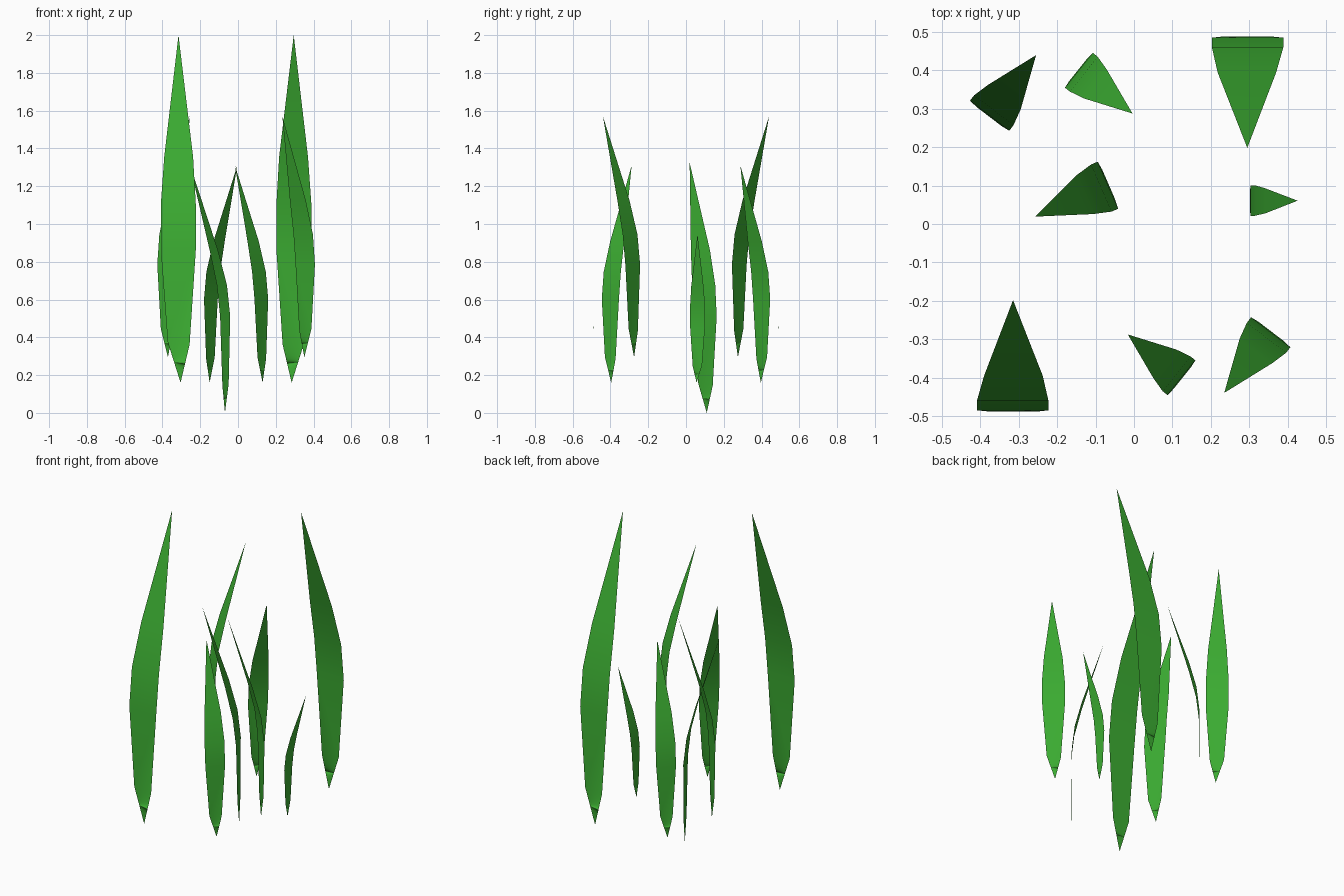
import bpy
from math import sin, cos, radians

if "Cube" in bpy.data.objects:
    bpy.data.objects.remove(bpy.data.objects["Cube"])

# green material
green = bpy.data.materials.new("leaf_green")
green.diffuse_color = (0.045, 0.42, 0.032, 1)
green.use_nodes = True
green.node_tree.nodes["Principled BSDF"].inputs["Base Color"].default_value = green.diffuse_color

# unit blade rows: (left offset, left height, right offset, right height, forward lean)
ROWS = [
    (0.037, 0.117, -0.026, 0.110, 0.000),
    (0.057, 0.385, -0.044, 0.385, 0.002),
    (0.057, 0.510, -0.044, 0.510, 0.016),
    (0.047, 0.650, -0.036, 0.650, 0.051),
]
TIP = (0.158, 0.006, 1.0)


def blade(name, base, height, angle):
    """Flat-section curved blade growing from base, leaning towards angle."""
    pts = [(0, 0, 0)]
    for l, lz, r, rz, lean in ROWS:
        pts += [(lean, l, lz), (lean, r, rz)]
    pts.append(TIP)
    c, s = cos(radians(angle)), sin(radians(angle))
    verts = [(base[0] + height * (c * x - s * y),
              base[1] + height * (s * x + c * y),
              base[2] + height * z) for x, y, z in pts]
    faces = [(0, 1, 2)]
    faces += [(i, i + 2, i + 3, i + 1) for i in range(1, 2 * len(ROWS) - 1, 2)]
    n = 2 * len(ROWS)
    faces.append((n - 1, n + 1, n))
    me = bpy.data.meshes.new(name)
    me.from_pydata(verts, [], [f[::-1] if len(f) == 3 and f[0] == 0 else f for f in faces])
    me.polygons.foreach_set("use_smooth", [True] * len(me.polygons))
    me.materials.append(green)
    ob = bpy.data.objects.new(name, me)
    bpy.context.collection.objects.link(ob)


# outer blades come in pairs, turned half a revolution about x = -0.01
PAIRS = [
    ("tall_blade", (-0.304, -0.489, 0.16), 1.84, 90),
    ("medium_blade", (0.351, -0.275, 0.295), 1.275, -127.3),
    ("short_blade", (0.130, -0.396, 0.16), 1.15, 141.3),
]
for name, (x, y, z), h, a in PAIRS:
    blade(name + "_front", (x, y, z), h, a)
    blade(name + "_back", (-0.02 - x, -y, z), h, a + 180)

# single inner blades
blade("centre_blade", (-0.069, 0.110, 0.0), 1.325, -156.5)
blade("small_blade", (0.302, 0.056, 0.16), 0.785, 0)
